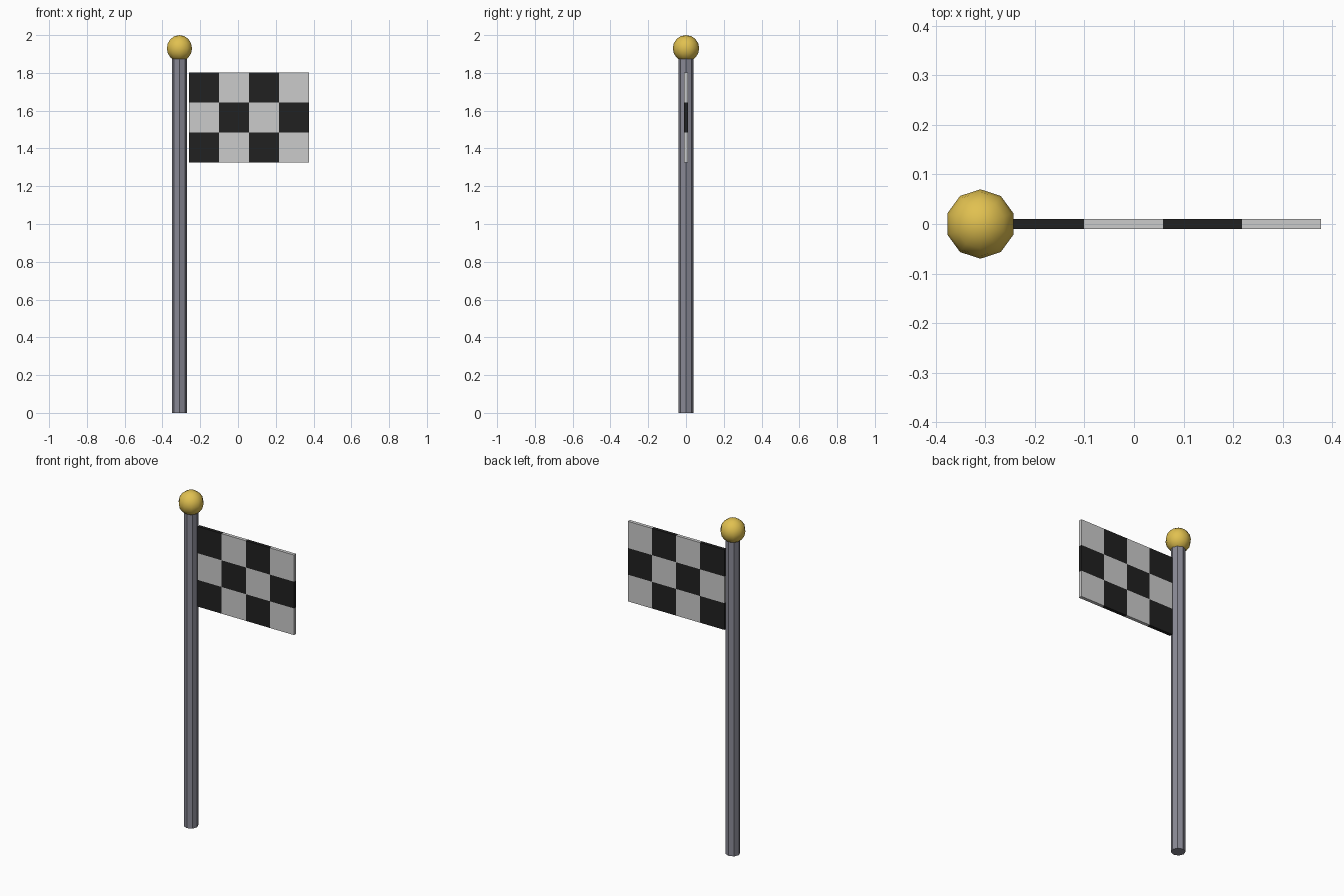
import bpy
import bmesh
from mathutils import Matrix

if "Cube" in bpy.data.objects:
    bpy.data.objects.remove(bpy.data.objects["Cube"], do_unlink=True)


def material(name, rgb):
    mat = bpy.data.materials.new(name)
    mat.use_nodes = True
    color = (*rgb, 1.0)
    mat.diffuse_color = color
    mat.node_tree.nodes["Principled BSDF"].inputs["Base Color"].default_value = color
    return mat


def make_object(name, bm, materials):
    mesh = bpy.data.meshes.new(name)
    bmesh.ops.recalc_face_normals(bm, faces=bm.faces)
    bm.to_mesh(mesh)
    bm.free()
    for mat in materials:
        mesh.materials.append(mat)
    obj = bpy.data.objects.new(name, mesh)
    bpy.context.collection.objects.link(obj)
    return obj


steel = material("steel grey", (0.25, 0.25, 0.30))
gold = material("gold", (0.75, 0.53, 0.08))
black = material("flag black", (0.015, 0.015, 0.015))
white = material("flag white", (0.60, 0.60, 0.60))

POLE_X = -0.31

# Eight-sided pole
POLE_H = 1.88
bm = bmesh.new()
bmesh.ops.create_cone(bm, cap_ends=True, segments=8, radius1=0.04, radius2=0.04,
                      depth=POLE_H, matrix=Matrix.Translation((POLE_X, 0, POLE_H / 2)))
make_object("pole", bm, [steel])

# Ball finial, smooth shaded
bm = bmesh.new()
bmesh.ops.create_uvsphere(bm, u_segments=10, v_segments=8, radius=0.07,
                          matrix=Matrix.Translation((POLE_X, 0, 1.93)))
for face in bm.faces:
    face.smooth = True
make_object("ball_finial", bm, [gold])

# Chequered flag: one box per square, four columns by three rows
COLS, ROWS, THICK = 4, 3, 0.02
LEFT, RIGHT, BOTTOM, TOP = -0.26, 0.377, 1.325, 1.803
tile_w, tile_h = (RIGHT - LEFT) / COLS, (TOP - BOTTOM) / ROWS
bm = bmesh.new()
verts = [[bm.verts.new((LEFT + c * tile_w, -THICK / 2, BOTTOM + r * tile_h))
          for c in range(COLS + 1)] for r in range(ROWS + 1)]
for r in range(ROWS):
    for c in range(COLS):
        bm.faces.new((verts[r][c], verts[r][c + 1], verts[r + 1][c + 1], verts[r + 1][c]))
front = bm.faces[:]
bmesh.ops.recalc_face_normals(bm, faces=front)
extruded = bmesh.ops.extrude_face_region(bm, geom=front, use_keep_orig=True)
moved = [g for g in extruded["geom"] if isinstance(g, bmesh.types.BMVert)]
bmesh.ops.translate(bm, verts=moved, vec=(0, THICK, 0))

# Each face takes the colour of the square it belongs to
for face in bm.faces:
    mid = face.calc_center_median()
    col = min(int((mid.x - LEFT) / tile_w), COLS - 1)
    row = min(int((mid.z - BOTTOM) / tile_h), ROWS - 1)
    face.material_index = (col + row) % 2
make_object("chequered_flag", bm, [black, white])
